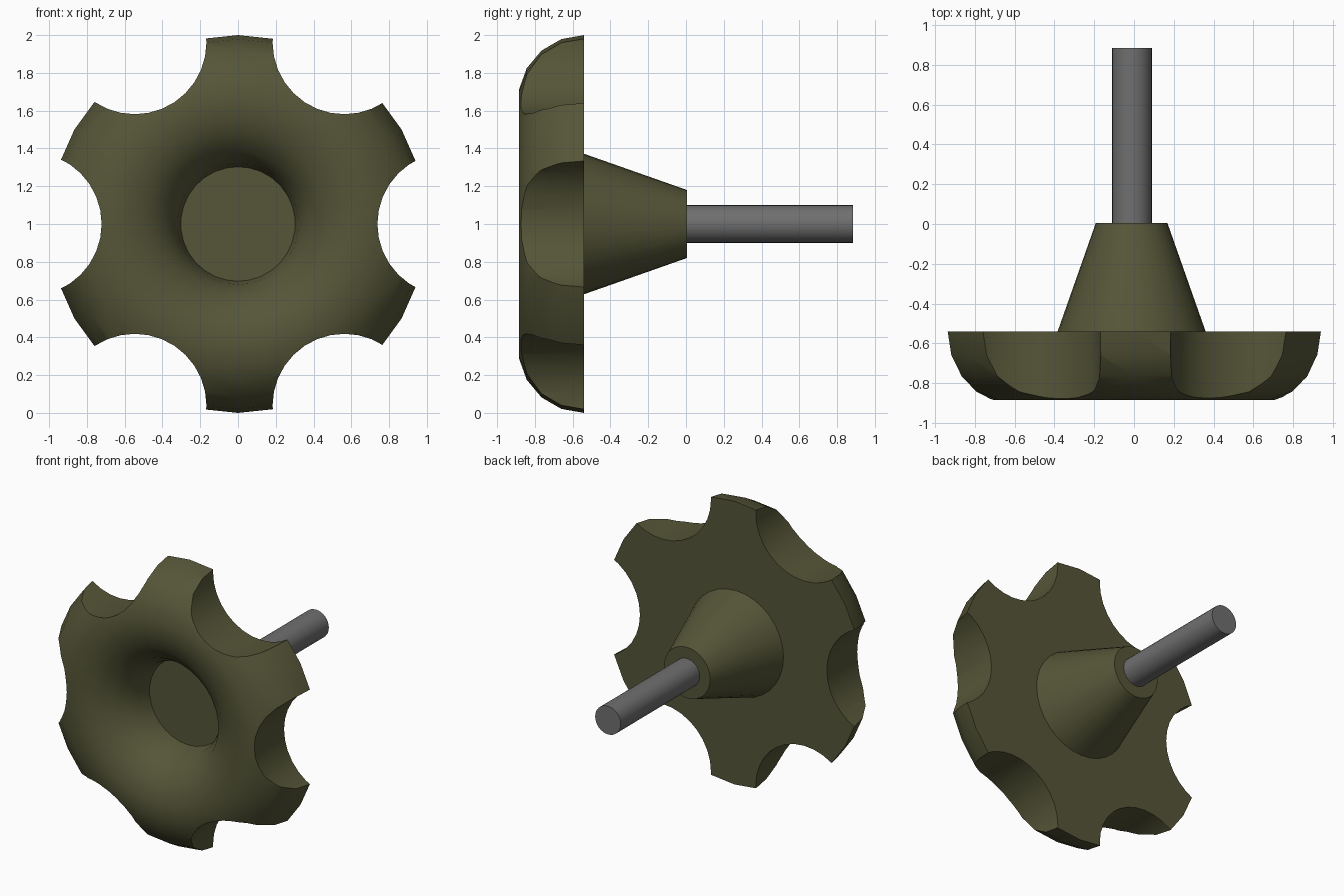
import bpy, bmesh, math

if "Cube" in bpy.data.objects:
    bpy.data.objects.remove(bpy.data.objects["Cube"])

AXIS_Z = 1.0
BACK = -0.54


def material(name, rgb):
    m = bpy.data.materials.new(name)
    m.diffuse_color = (*rgb, 1.0)
    m.use_nodes = True
    m.node_tree.nodes["Principled BSDF"].inputs["Base Color"].default_value = m.diffuse_color
    return m


olive = material("olive plastic", (0.092, 0.092, 0.040))
grey = material("grey steel", (0.16, 0.16, 0.16))


def lathe(name, profile, sides, mat, cx=0.0, cz=AXIS_Z):
    """Revolve (radius, y) points around the y direction and cap both ends."""
    bm = bmesh.new()
    rings = []
    for r, y in profile:
        rings.append([bm.verts.new((cx + r * math.cos(a), y, cz + r * math.sin(a)))
                      for a in (math.pi / 2 + 2 * math.pi * i / sides for i in range(sides))])
    for a, b in zip(rings, rings[1:]):
        for i in range(sides):
            j = (i + 1) % sides
            bm.faces.new((a[i], a[j], b[j], b[i]))
    bm.faces.new(rings[0])
    bm.faces.new(rings[-1])
    bmesh.ops.recalc_face_normals(bm, faces=bm.faces)
    mesh = bpy.data.meshes.new(name)
    bm.to_mesh(mesh)
    bm.free()
    mesh.materials.append(mat)
    ob = bpy.data.objects.new(name, mesh)
    bpy.context.collection.objects.link(ob)
    return ob


def smooth(ob):
    bpy.ops.object.select_all(action='DESELECT')
    ob.select_set(True)
    bpy.context.view_layer.objects.active = ob
    bpy.ops.object.shade_smooth_by_angle(angle=math.radians(32))


# Hand wheel: half-round rim around a sunken flat centre
rim = [(0.65 + 0.35 * math.cos(math.radians(a)), BACK - 0.35 * math.sin(math.radians(a)))
       for a in range(0, 180, 20)]
wheel = lathe("hand_wheel", rim + [(0.303, BACK - 0.015)], 30, olive)

# Six finger notches around the rim
for k in range(6):
    a = math.radians(60 * k)
    cutter = lathe("notch_cutter", [(0.38, -1.2), (0.38, -0.2)], 32, olive,
                   0.008 + 1.11 * math.cos(a), AXIS_Z + 1.11 * math.sin(a))
    cutter.hide_render = True
    mod = wheel.modifiers.new("notch", 'BOOLEAN')
    mod.operation = 'DIFFERENCE'
    mod.solver = 'EXACT'
    mod.object = cutter
    bpy.context.view_layer.objects.active = wheel
    bpy.ops.object.modifier_apply(modifier=mod.name)
    bpy.data.objects.remove(cutter)
smooth(wheel)

# Tapered hub behind the wheel
smooth(lathe("tapered_hub", [(0.372, BACK), (0.18, 0.005)], 32, olive, -0.012))

# Threaded-rod stub
smooth(lathe("rod", [(0.1, -0.05), (0.1, 0.885)], 32, grey, -0.01))
